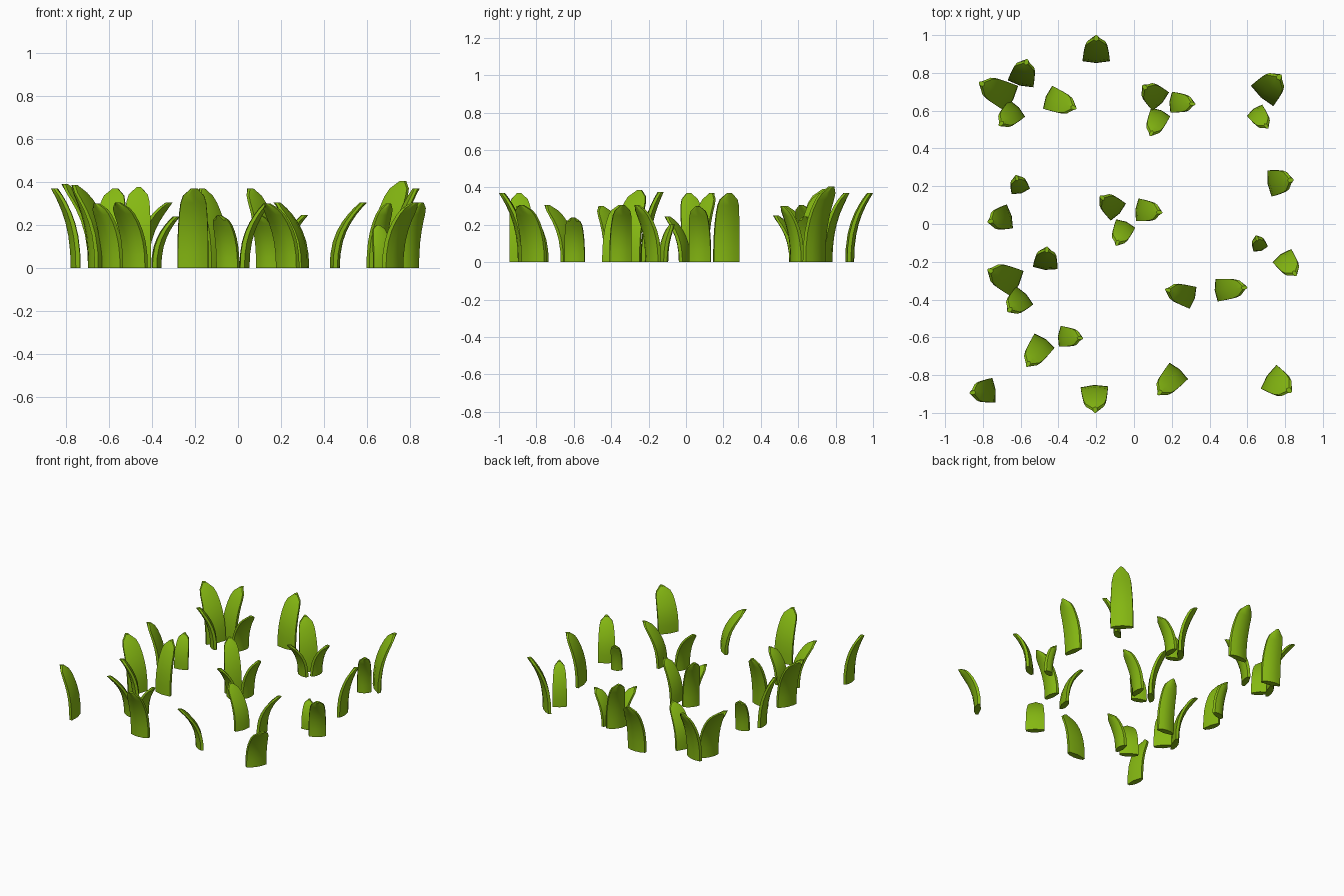
import bpy, bmesh
from mathutils import Vector

# Single grass colour
green = bpy.data.materials.new("grass_green")
green.diffuse_color = (0.235, 0.48, 0.006, 1)

# Flat-backed lens cross-section: (fraction of half width, depth towards the lean)
SECTION = [(-1, .004), (0, -.006), (1, .004), (.97, .024), (.5, .037), (0, .041),
           (-.5, .037), (-.97, .024)]
# Rings up the blade: (height fraction, width factor, depth factor)
RINGS = [(0, 1, 1), (.2, 1, 1), (.4, .98, 1), (.56, .95, .97), (.7, .9, .92),
         (.82, .83, .86), (.91, .68, .8), (1, .16, .7)]


def blade(name, bx, by, tx, ty, width, height):
    base, tip = Vector((bx, by, 0)), Vector((tx, ty, 0))
    d = (tip - base).normalized()          # lean direction
    side = Vector((-d.y, d.x, 0))
    base -= d * .007
    lean = (tip - base).length - .028
    bm = bmesh.new()
    rings = []
    for t, wf, df in RINGS:
        centre = base + d * (lean * t ** 2.5) + Vector((0, 0, height * t))
        rings.append([bm.verts.new(centre + side * (u * wf * width / 2) + d * (v * df))
                      for u, v in SECTION])
    n = len(SECTION)
    for a, b in zip(rings, rings[1:]):
        for i in range(n):
            j = (i + 1) % n
            bm.faces.new((a[i], a[j], b[j], b[i]))
    bm.faces.new(rings[0])
    bm.faces.new(rings[-1])
    bmesh.ops.recalc_face_normals(bm, faces=bm.faces)
    mesh = bpy.data.meshes.new(name)
    bm.to_mesh(mesh)
    bm.free()
    mesh.materials.append(green)
    ob = bpy.data.objects.new(name, mesh)
    bpy.context.collection.objects.link(ob)
    ob.select_set(True)
    bpy.context.view_layer.objects.active = ob


# Back row: base x, y, tip x, y, width, height
back = [
    (-.20, .865, -.20, 1.0, .145, .37),
    (-.60, .745, -.565, .873, .14, .37),
    (-.65, .665, -.82, .75, .15, .39),
    (-.62, .61, -.715, .52, .12, .30),
    (-.455, .67, -.305, .61, .13, .305),
    (.14, .65, .045, .735, .13, .37),
    (.20, .645, .325, .635, .11, .245),
    (.14, .59, .085, .465, .11, .25),
    (.68, .68, .78, .79, .16, .405),
    (.64, .60, .71, .505, .10, .30),
]
# Middle rows
middle = [
    (-.60, .175, -.625, .26, .10, .24),
    (.72, .215, .845, .235, .14, .37),
    (-.66, .04, -.775, .01, .13, .37),
    (-.085, .065, -.18, .15, .12, .37),
    (.02, .075, .15, .06, .12, .30),
    (-.045, 0, -.095, -.115, .11, .245),
    (.67, -.13, .645, -.06, .08, .20),
    (.785, -.17, .86, -.275, .12, .305),
    (-.62, -.315, -.775, -.24, .15, .385),
    (-.47, -.23, -.46, -.12, .13, .375),
    (-.58, -.38, -.67, -.465, .13, .30),
    (.31, -.39, .165, -.345, .12, .305),
    (.44, -.35, .60, -.335, .12, .305),
]
# Front row
front = [
    (-.39, -.595, -.27, -.605, .11, .24),
    (-.475, -.62, -.57, -.755, .13, .305),
    (-.745, -.88, -.87, -.895, .13, .37),
    (-.21, -.865, -.205, -1.0, .145, .37),
    (.235, -.78, .125, -.905, .13, .30),
    (.715, -.81, .835, -.89, .15, .305),
]
for row, blades in (("back", back), ("middle", middle), ("front", front)):
    for k, p in enumerate(blades, 1):
        blade(f"{row}_grass_blade_{k}", *p)

bpy.ops.object.shade_smooth_by_angle()
